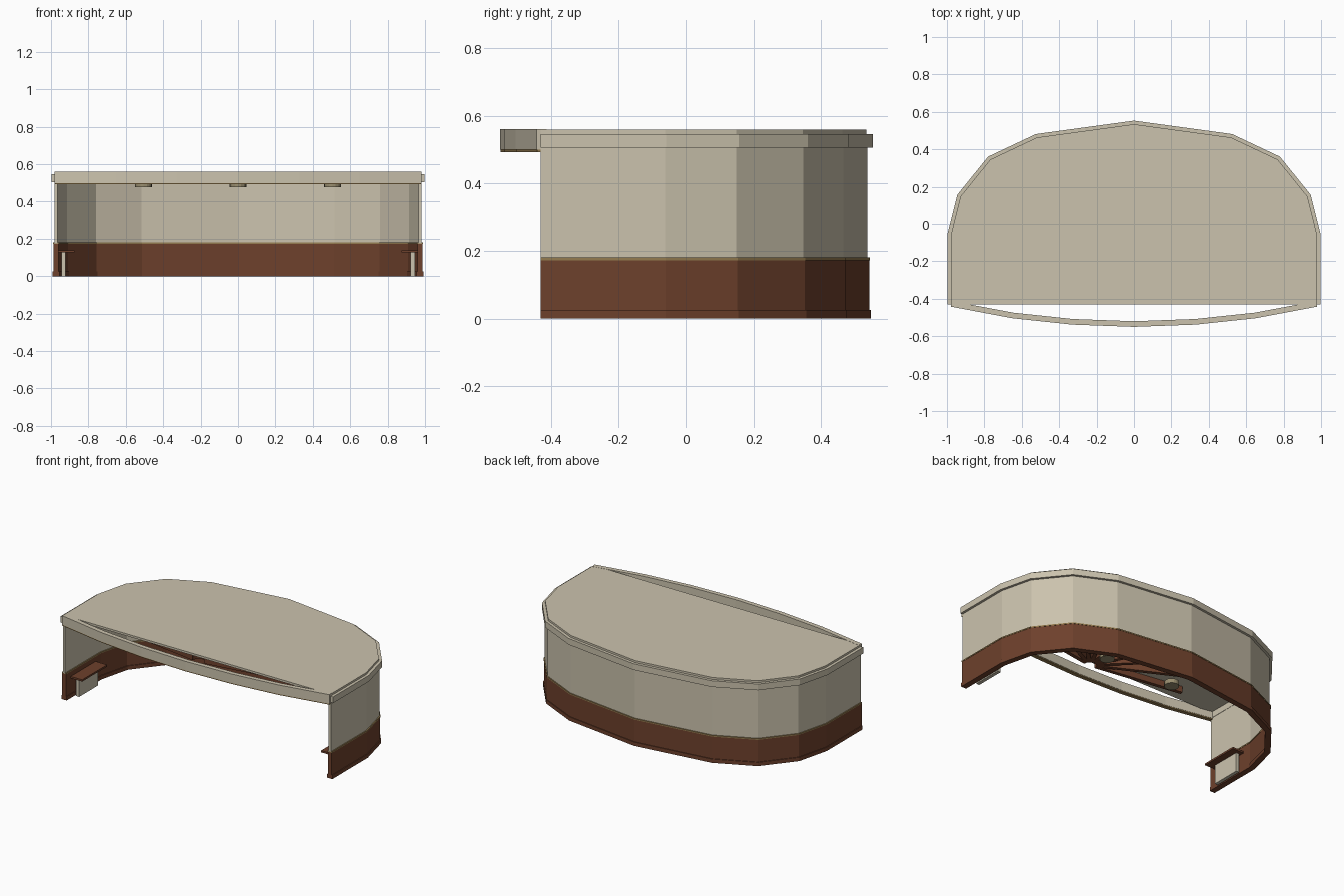
import bpy, bmesh, math
from mathutils import Vector

if "Cube" in bpy.data.objects:
    bpy.data.objects.remove(bpy.data.objects["Cube"])


def material(name, col):
    m = bpy.data.materials.new(name)
    m.diffuse_color = (*col, 1)
    m.use_nodes = True
    m.node_tree.nodes["Principled BSDF"].inputs["Base Color"].default_value = m.diffuse_color
    return m


BEIGE = material("beige panel", (0.60, 0.545, 0.42))
BROWN = material("brown wood", (0.155, 0.052, 0.025))
TAN = material("tan trim", (0.30, 0.20, 0.08))
LAMP = material("lamp olive", (0.32, 0.27, 0.16))


def finish(name, bm, mat):
    bmesh.ops.recalc_face_normals(bm, faces=bm.faces)
    me = bpy.data.meshes.new(name)
    bm.to_mesh(me)
    bm.free()
    me.materials.append(mat)
    ob = bpy.data.objects.new(name, me)
    bpy.context.collection.objects.link(ob)
    return ob


def mirrored(half):
    """Half path ending on x = 0, completed on the left side."""
    return half + [(-x, y) for x, y in reversed(half[:-1])]


def offset(path, d):
    """Move an open path sideways with mitred corners."""
    pts = [Vector(p) for p in path]
    out = []
    for i, p in enumerate(pts):
        ns = []
        for a, b in ((i - 1, i), (i, i + 1)):
            if a >= 0 and b < len(pts):
                t = (pts[b] - pts[a]).normalized()
                ns.append(Vector((t.y, -t.x)))
        n = sum(ns, Vector((0, 0))).normalized()
        out.append(p + n * (d / n.dot(ns[0])))
    return out


def strip(name, path, d_out, d_in, z0, z1, mat):
    """Upright band following a path, made of one panel per side."""
    o, i = offset(path, d_out), offset(path, d_in)
    bm = bmesh.new()
    for k in range(len(path) - 1):
        rows = [[bm.verts.new((p.x, p.y, z)) for p, z in
                 ((o[m], z0), (o[m], z1), (i[m], z1), (i[m], z0))]
                for m in (k, k + 1)]
        r, s = rows
        for a in range(4):
            b = (a + 1) % 4
            bm.faces.new((r[a], r[b], s[b], s[a]))
        bm.faces.new(r)
        bm.faces.new(s)
    return finish(name, bm, mat)


def slab(name, path, z0, z1, mat):
    bm = bmesh.new()
    f = bm.faces.new([bm.verts.new((p[0], p[1], z0)) for p in path])
    r = bmesh.ops.extrude_face_region(bm, geom=[f])
    vs = [v for v in r["geom"] if isinstance(v, bmesh.types.BMVert)]
    bmesh.ops.translate(bm, verts=vs, vec=(0, 0, z1 - z0))
    return finish(name, bm, mat)


def box(name, x0, x1, y0, y1, z0, z1, mat):
    return slab(name, [(x0, y0), (x1, y0), (x1, y1), (x0, y1)], z0, z1, mat)


# Horseshoe wall path, open to the front
WALL = mirrored([(0.982, -0.43), (0.982, -0.06), (0.93, 0.15),
                 (0.77, 0.348), (0.52, 0.466), (0, 0.537)])
strip("upper_wall", WALL, 0, -0.018, 0.175, 0.545, BEIGE)
strip("lower_wall", WALL, 0.005, -0.023, 0, 0.172, BROWN)
strip("skirting", WALL, 0.01, -0.028, 0, 0.025, BROWN)
strip("wall_trim", WALL, 0.007, -0.025, 0.172, 0.18, TAN)
strip("roof_edge_band", WALL, 0.016, -0.02, 0.505, 0.546, BEIGE)

# Thin flat roof, with its front edge straight
slab("roof", offset(WALL, -0.003), 0.545, 0.559, BEIGE)

# Curved fascia bowed out in front of the roof
FRONT = mirrored([(0.98, -0.442), (0.65, -0.504), (0.33, -0.538), (0, -0.55)])
strip("front_fascia", FRONT, 0, 0.03, 0.50, 0.56, BEIGE)
strip("fascia_trim", FRONT, 0.002, 0.028, 0.493, 0.50, TAN)

# Ceiling ribs fanning out from the middle of the front edge
for k in range(10):
    a = math.radians(9 + 18 * k)
    d, n = Vector((math.cos(a), math.sin(a))), Vector((-math.sin(a), math.cos(a)))
    c = Vector((0, -0.41))
    rib = [c + d * r + n * w for r, w in
           ((0.04, -0.012), (0.64, -0.012), (0.64, 0.012), (0.04, 0.012))]
    slab("ceiling_rib", rib, 0.505, 0.545, BROWN)

# Ceiling lamps
for x in (-0.505, 0, 0.505):
    ring = [(x + 0.045 * math.cos(a * math.pi / 8),
             -0.25 + 0.045 * math.sin(a * math.pi / 8)) for a in range(16)]
    slab("ceiling_lamp", ring, 0.478, 0.508, LAMP)

# Side benches: thin seat on an upright panel
for s in (-1, 1):
    x0, x1 = sorted((s * 0.965, s * 0.875))
    box("bench_seat", x0, x1, -0.38, -0.12, 0.127, 0.139, BROWN)
    x0, x1 = sorted((s * 0.945, s * 0.922))
    box("bench_support", x0, x1, -0.345, -0.145, 0, 0.127, BEIGE)
